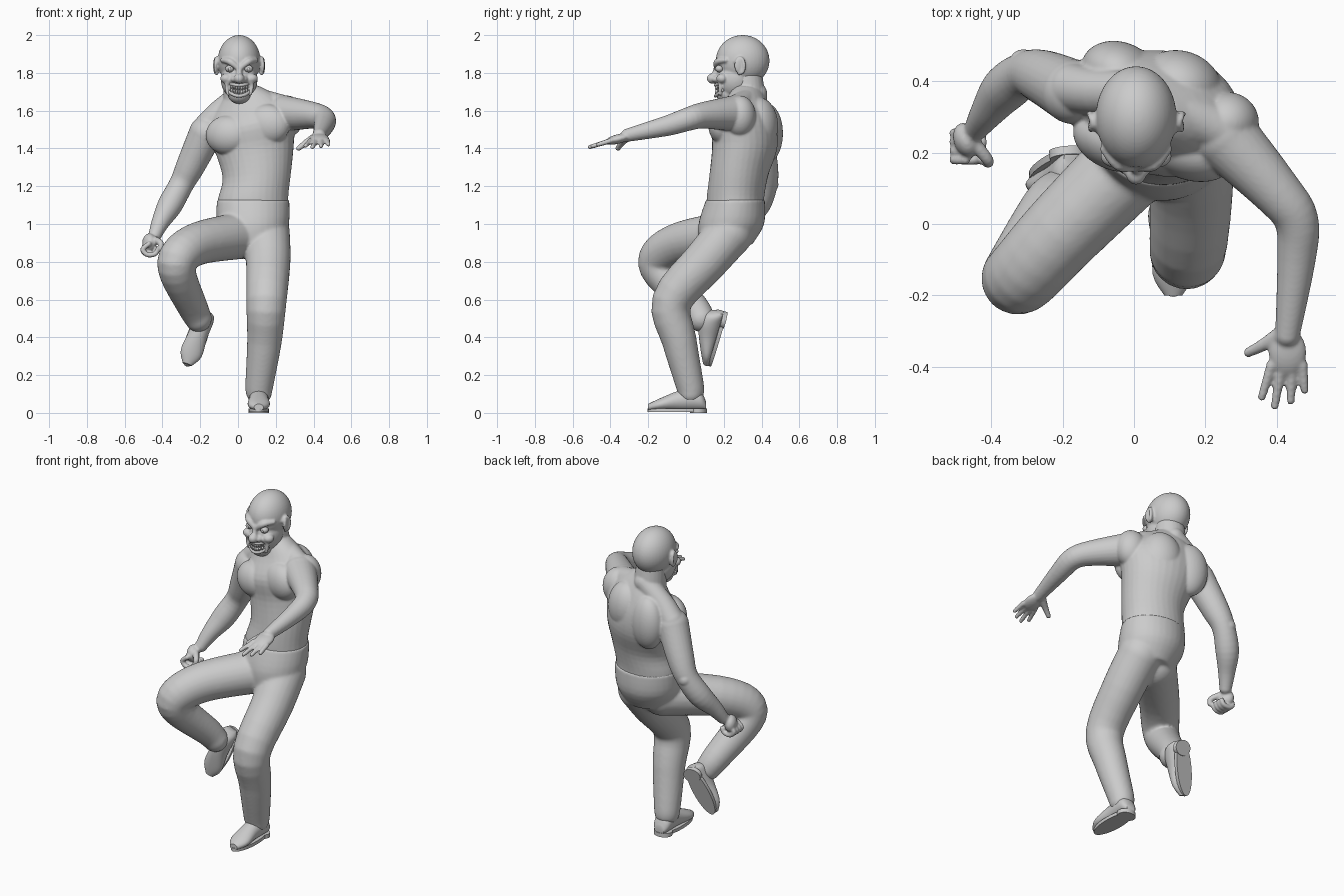
import bpy, bmesh, math
from mathutils import Vector, Matrix

default_cube = bpy.data.objects.get("Cube")
if default_cube:
    bpy.data.objects.remove(default_cube)

colour = (.6, .6, .6, 1)
grey = bpy.data.materials.new("plain grey")
grey.use_nodes = True
grey.diffuse_color = colour
grey.node_tree.nodes["Principled BSDF"].inputs["Base Color"].default_value = colour


def smooth_keys(keys, steps=4):
    """Catmull-Rom interpolation of equally long tuples of numbers."""
    points = [Vector(key) for key in keys]
    padded = [points[0]] + points + [points[-1]]
    result = []
    for before, start, end, after in zip(padded, padded[1:], padded[2:], padded[3:]):
        leave, arrive = (end - before) / 2, (after - start) / 2
        for step in range(steps):
            t = step / steps
            blend = t * t * (3 - 2 * t)
            result.append(start.lerp(end, blend) + leave * t * (1 - t) ** 2 - arrive * t * t * (1 - t))
    return result + [points[-1]]


def bridge(bm, frames, sides=32):
    """Closed skin through elliptical rings, each a centre and two half axes."""
    rings = []
    for centre, across, along in frames:
        angles = [math.tau * i / sides for i in range(sides)]
        rings.append([bm.verts.new(centre + across * math.cos(a) + along * math.sin(a)) for a in angles])
    faces = [bm.faces.new(rings[0]), bm.faces.new(rings[-1])]
    for lower, upper in zip(rings, rings[1:]):
        for i in range(sides):
            faces.append(bm.faces.new((lower[i - 1], lower[i], upper[i], upper[i - 1])))
    bmesh.ops.recalc_face_normals(bm, faces=faces)


def stack(bm, keys, twist=0, lean=0):
    """Slices of x, y, z, half width, half depth, turning steadily on the way up."""
    slices = smooth_keys(keys)
    frames = []
    for i, (x, y, z, width, depth) in enumerate(slices):
        share = i / (len(slices) - 1)
        turn = Matrix.Rotation(math.radians(twist * share), 3, 'Z')
        turn = turn @ Matrix.Rotation(math.radians(lean * share), 3, 'Y')
        frames.append((Vector((x, y, z)), turn @ Vector((width, 0, 0)), turn @ Vector((0, depth, 0))))
    bridge(bm, frames)


def ball(bm, centre, radii, pitch=0, yaw=0):
    matrix = Matrix.Translation(centre) @ Matrix.Rotation(math.radians(yaw), 4, 'Z')
    matrix = matrix @ Matrix.Rotation(math.radians(pitch), 4, 'X') @ Matrix.Diagonal((*radii, 1))
    bmesh.ops.create_uvsphere(bm, u_segments=40, v_segments=24, radius=1, matrix=matrix)


def limb(bm, keys, sides=24):
    """Round-ended tube along a path of x, y, z, radius."""
    path = smooth_keys(keys)
    centres = [key.to_3d() for key in path]
    frames, across = [], None
    for i, centre in enumerate(centres):
        ahead = (centres[min(i + 1, len(path) - 1)] - centres[max(i - 1, 0)]).normalized()
        across = ahead.orthogonal() if across is None else across - ahead * across.dot(ahead)
        across.normalize()
        frames.append((centre, across * path[i].w, ahead.cross(across) * path[i].w))
    bridge(bm, frames, sides)
    for end in (path[0], path[-1]):
        ball(bm, end.to_3d(), [end.w] * 3)


def finish(name, bm, voxel=None, passes=3):
    mesh = bpy.data.meshes.new(name)
    bm.to_mesh(mesh)
    bm.free()
    mesh.materials.append(grey)
    mesh.shade_smooth()
    part = bpy.data.objects.new(name, mesh)
    bpy.context.collection.objects.link(part)
    if voxel:
        blend = part.modifiers.new("Blend", 'REMESH')
        blend.mode, blend.voxel_size, blend.use_smooth_shade = 'VOXEL', voxel, True
        soften = part.modifiers.new("Soften", 'SMOOTH')
        soften.factor, soften.iterations = .5, passes
    return part


# Torso, twisted with its left shoulder forward and raised
body = bmesh.new()
stack(body, [(.08, .26, 1.06, .187, .151), (.08, .262, 1.14, .187, .152), (.1, .28, 1.26, .183, .155),
             (.09, .31, 1.4, .21, .17), (.07, .31, 1.52, .235, .17), (.04, .33, 1.62, .19, .12),
             (.02, .33, 1.7, .1, .08)], twist=-22, lean=-18)
limb(body, [(.02, .34, 1.55, .1), (.01, .32, 1.78, .085)])
# Chest, shoulder blades, left shoulder and neck muscles
ball(body, (-.05, .235, 1.47), (.125, .085, .105), yaw=-20)
ball(body, (.15, .205, 1.525), (.13, .08, .11), yaw=-20)
ball(body, (-.04, .425, 1.48), (.11, .085, .16), yaw=-20)
ball(body, (.13, .385, 1.52), (.12, .1, .15), yaw=-20)
ball(body, (.26, .285, 1.57), (.09, .085, .11))
limb(body, [(.02, .37, 1.69, .06), (-.1, .37, 1.59, .064), (-.17, .38, 1.51, .07)])
limb(body, [(.02, .36, 1.68, .06), (.14, .31, 1.65, .06), (.25, .26, 1.61, .07)])

# Right arm hanging back, ending in a loose fist
limb(body, [(-.17, .37, 1.48, .09), (-.25, .41, 1.31, .077), (-.3, .42, 1.21, .065),
            (-.36, .38, 1.1, .066), (-.41, .315, 1.01, .048), (-.44, .27, .94, .035)])
ball(body, (-.31, .45, 1.21), (.04, .04, .04))
ball(body, (-.47, .235, .9), (.035, .05, .05), yaw=20)
for finger in range(4):
    curl = []
    for angle in (100, 180, 250, 310, 360):
        a = math.radians(angle)
        curl.append((-.465 + .04 * math.cos(a), .18 + finger * .025, .865 + .03 * math.sin(a), .014))
    limb(body, curl, 12)
limb(body, [(-.45, .23, .92, .02), (-.41, .18, .9, .017), (-.41, .17, .87, .014)], 12)

# Left arm reaching forward with spread fingers
limb(body, [(.25, .25, 1.585, .095), (.4, .09, 1.575, .07), (.455, .01, 1.555, .062),
            (.455, -.1, 1.52, .054), (.43, -.31, 1.47, .035)])
ball(body, (.43, -.36, 1.45), (.053, .07, .025), pitch=14)
for finger, reach in enumerate((.09, .115, .1, .07)):
    knuckle = Vector((.385 + finger * .029, -.395, 1.442))
    tip = knuckle + Vector((.13 * finger - .3, -1, -.3)) * reach
    limb(body, [(*knuckle, .015), (*tip, .012)], 12)
limb(body, [(.41, -.31, 1.46, .024), (.36, -.34, 1.43, .018), (.32, -.36, 1.4, .014)], 12)
finish("torso_and_arms", body, .006, 6)

# Head: skull, face and chin, then features on both sides of the middle line
middle = .006
head = bmesh.new()
ball(head, (middle, .3, 1.865), (.113, .142, .135))
ball(head, (middle, .26, 1.765), (.097, .105, .11))
ball(head, (middle, .215, 1.69), (.062, .055, .054))
ball(head, (middle, .14, 1.77), (.028, .03, .027))
limb(head, [(middle, .165, 1.84, .013), (middle, .15, 1.78, .018)], 12)
for side in (-1, 1):
    def paired(keys):
        return [(middle + side * x, *rest) for x, *rest in keys]

    # Nostril, cheek and ear
    for spot, radii in (((.026, .157, 1.766), (.017, .02, .016)),
                        ((.068, .19, 1.77), (.032, .03, .026)),
                        ((.12, .285, 1.84), (.012, .03, .048))):
        ball(head, paired([spot])[0], radii, yaw=side * 18)
    # Angry brow and the fold beside the mouth
    limb(head, paired([(.012, .16, 1.83, .014), (.05, .167, 1.86, .018), (.09, .21, 1.867, .012)]), 12)
    limb(head, paired([(.03, .16, 1.775, .01), (.066, .18, 1.74, .011), (.06, .18, 1.69, .01)]), 12)
    # Ear rim
    rim = []
    for angle in range(-100, 200, 50):
        a = math.radians(angle)
        rim.append((.12 + .01 * math.cos(a), .285 + .024 * math.cos(a), 1.837 + .042 * math.sin(a), .009))
    limb(head, paired(rim), 12)
finish("head", head, .006, 3)

# Eyeballs with pupils
eyes = bmesh.new()
for side in (-1, 1):
    ball(eyes, (middle + side * .05, .177, 1.822), (.023, .022, .019))
    ball(eyes, (middle + side * .05, .156, 1.82), (.008, .005, .008))
finish("eyes", eyes)

# Grinning mouth: curved lips around two rows of teeth
lips, teeth = bmesh.new(), bmesh.new()
for rise, height in ((.016, 1.735), (.03, 1.678)):
    limb(lips, [(middle + .064 * u, .157 + .035 * u * u, height + rise * u * u, .009)
                for u in (-1, -.5, 0, .5, 1)], 12)
for height in (1.72, 1.698):
    for column in range(-4, 5):
        u = column / 4
        place = Matrix.Translation((middle + .052 * u, .16 + .024 * u * u, height + .018 * u * u))
        size = Matrix.Diagonal((.0115, .014, .021, 1))
        bmesh.ops.create_cube(teeth, size=1, matrix=place @ Matrix.Rotation(u * .7, 4, 'Z') @ size)
bmesh.ops.bevel(teeth, geom=teeth.edges[:], offset=.002, segments=2, affect='EDGES')
finish("lips", lips)
finish("teeth", teeth)

# Trousers: pelvis, standing left leg, raised and bent right leg
trousers = bmesh.new()
stack(trousers, [(.08, .262, 1.13, .192, .156), (.08, .24, 1, .19, .174), (.09, .21, .89, .14, .14)])
limb(trousers, [(.15, .23, .95, .125), (.16, .1, .8, .118), (.15, -.075, .59, .107),
                (.14, -.035, .38, .092), (.112, .022, .14, .074), (.112, .025, .11, .068)])
limb(trousers, [(.02, .2, .94, .125), (-.2, -.02, .9, .114), (-.31, -.14, .83, .106),
                (-.32, -.13, .74, .097), (-.24, .04, .56, .08), (-.21, .08, .5, .072)])
finish("trousers", trousers, .009, 8)


def shoe(name, placement):
    """Lofted upper on a flat sole with a heel block, toe towards -y."""
    leather = bmesh.new()
    upper = [(.105, .03, .05), (.08, .05, .1), (.03, .054, .12), (-.04, .052, .105),
             (-.14, .058, .064), (-.2, .025, .035)]
    bridge(leather, [(Vector((0, y, .012 + height / 2)), Vector((width, 0, 0)), Vector((0, 0, height / 2)))
                     for y, width, height in smooth_keys(upper)])
    for front, bottom, top in ((-.205, .004, .024), (.02, 0, .024)):
        back = .11
        bridge(leather, [(Vector((0, (front + back) / 2, z)), Vector((.055, 0, 0)),
                          Vector((0, (back - front) / 2, 0))) for z in (bottom, top)])
    leather.transform(placement)
    part = finish(name, leather)
    bpy.context.view_layer.objects.active = part
    part.select_set(True)
    bpy.ops.object.shade_smooth_by_angle(angle=math.radians(40))
    part.select_set(False)


# The raised shoe points its toe down and its sole backwards
shoe("left_shoe", Matrix.Translation((.11, 0, 0)))
toe = Vector((-.33, -.27, -.9)).normalized()
instep = Vector((0, -1, 0))
instep = (instep - toe * instep.dot(toe)).normalized()
turned = Matrix((instep.cross(toe), -toe, instep)).transposed().to_4x4()
shoe("right_shoe", Matrix.Translation((-.206, .19, .43)) @ turned)
